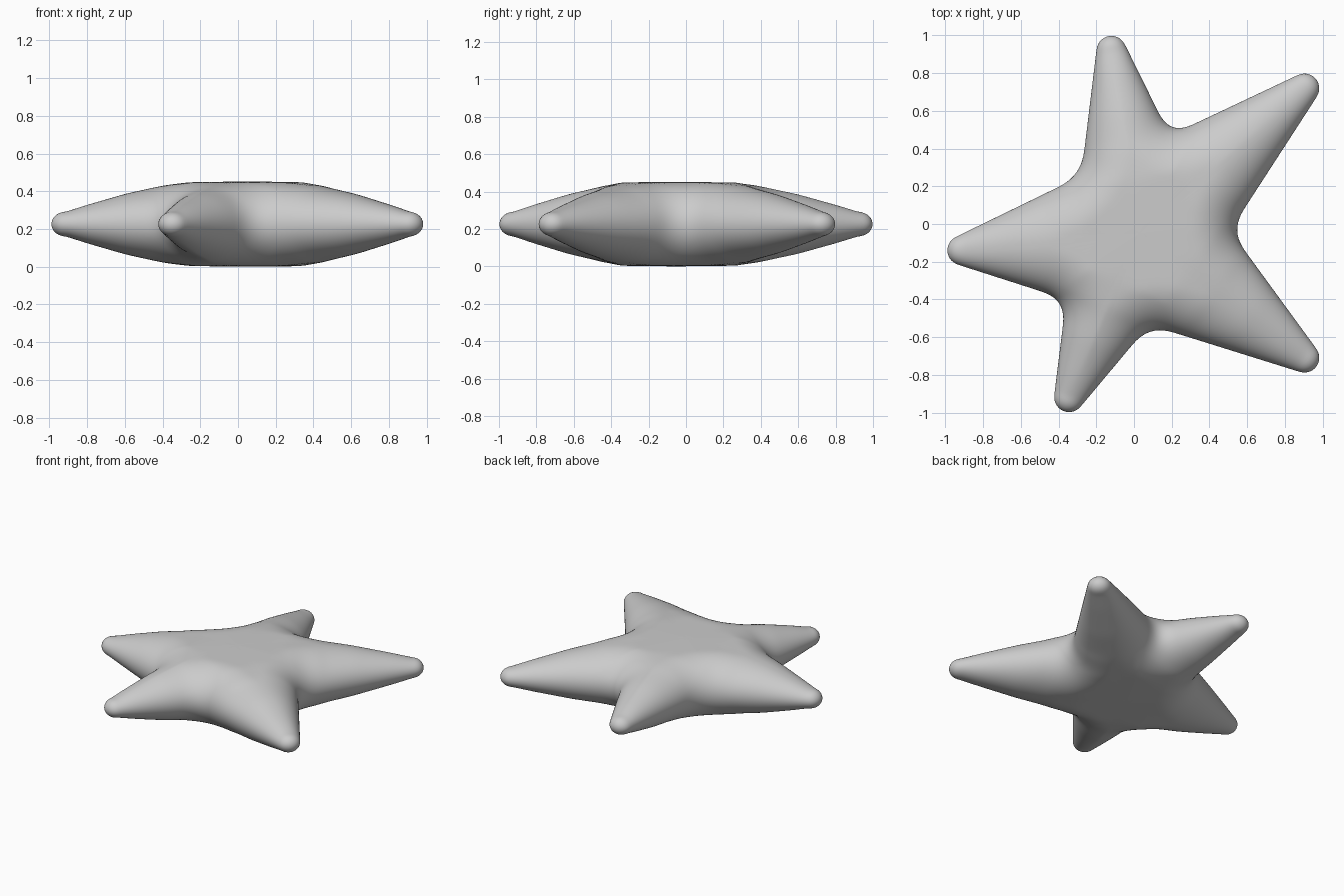
import bpy, bmesh, math
from mathutils import Vector
from mathutils.geometry import intersect_point_line

if "Cube" in bpy.data.objects:
    bpy.data.objects.remove(bpy.data.objects["Cube"])

# Arm tip centres and the valley that follows each, counter-clockwise
TIPS = [Vector(p) for p in ((0.905, 0.72), (-0.12, 0.92), (-0.912, -0.14), (-0.345, -0.92), (0.905, -0.71))]
VALLEYS = [Vector(p) for p in ((0.19, 0.47), (-0.28, 0.255), (-0.36, -0.40), (0.08, -0.535), (0.51, -0.035))]
TIP_R, FILLET, MID_Z = 0.079, 0.13, 0.226
CENTRE = sum(VALLEYS, Vector((0, 0))) / 5
THICKNESS = ((0, 0.226), (0.3, 0.222), (0.45, 0.205), (0.66, 0.162), (0.88, 0.102), (1, 0.066))
RINGS = 40


def tangent_angle(valley, tip, side):
    """Angle on the tip circle where the line from the valley touches it."""
    v = valley - tip
    return math.atan2(v.y, v.x) + side * math.acos(TIP_R / v.length)


def on_tip(tip, a):
    return tip + TIP_R * Vector((math.cos(a), math.sin(a)))


# Outline: rounded tips joined by straight edges and filleted valleys
outline = []
for i, tip in enumerate(TIPS):
    a0 = tangent_angle(VALLEYS[i - 1], tip, 1)
    a1 = tangent_angle(VALLEYS[i], tip, -1)
    span = (a1 - a0) % math.tau
    outline += [on_tip(tip, a0 + span * k / 14) for k in range(15)]
    nxt = TIPS[(i + 1) % 5]
    v = VALLEYS[i]
    b = on_tip(nxt, tangent_angle(v, nxt, 1))
    p0 = v + (outline[-1] - v).normalized() * FILLET
    p2 = v + (b - v).normalized() * FILLET
    for k in range(11):
        t = k / 10
        outline.append(p0 * (1 - t) ** 2 + v * 2 * t * (1 - t) + p2 * t * t)

edges = list(zip(outline, outline[1:] + outline[:1]))
segments = [(a, b - a, (b - a).length_squared) for a, b in edges]
rim = []
for a, b in edges:
    n = max(1, round((b - a).length / 0.025))
    rim += [a.lerp(b, k / n) for k in range(n)]


def edge_distance(p):
    best = 9.0
    for a, d, l2 in segments:
        q = p - a
        t = min(1, max(0, q.dot(d) / l2))
        best = min(best, (q - d * t).length_squared)
    return math.sqrt(best)


def half_height(p):
    """Round cross-section that thins along the nearest arm."""
    q = p - CENTRE
    t = max(q.dot(tip - CENTRE) / (tip - CENTRE).length_squared for tip in TIPS)
    t = min(1, max(0, t))
    for (t0, h0), (t1, h1) in zip(THICKNESS, THICKNESS[1:]):
        if t <= t1:
            h = h0 + (h1 - h0) * (t - t0) / (t1 - t0)
            break
    w = min(0.25, 0.075 + 0.35 * (1 - t))
    x = min(1, edge_distance(p) / w)
    return h * math.sqrt(1 - (1 - x) ** 2)


# Star body: concentric rings mirrored above and below the rim
bm = bmesh.new()
rim_verts = [bm.verts.new((p.x, p.y, MID_Z)) for p in rim]
scales = [math.sin(math.pi / 2 * k / RINGS) for k in range(RINGS - 1, 0, -1)]
layers = [[(CENTRE.lerp(p, s), half_height(CENTRE.lerp(p, s))) for p in rim] for s in scales]
for side in (1, -1):
    prev = rim_verts
    for layer in layers:
        ring = [bm.verts.new((p.x, p.y, MID_Z + side * h)) for p, h in layer]
        for j in range(len(ring)):
            bm.faces.new((prev[j - 1], prev[j], ring[j], ring[j - 1]))
        prev = ring
    pole = bm.verts.new((CENTRE.x, CENTRE.y, MID_Z + side * half_height(CENTRE)))
    for j in range(len(prev)):
        bm.faces.new((prev[j - 1], prev[j], pole))
bmesh.ops.recalc_face_normals(bm, faces=bm.faces)
mesh = bpy.data.meshes.new("star_body")
bm.to_mesh(mesh)
bm.free()
mesh.shade_smooth()
star = bpy.data.objects.new("star_body", mesh)
bpy.context.collection.objects.link(star)

# Soften the blends between arms
soften = star.modifiers.new("soften", 'SMOOTH')
soften.factor = 0.5
soften.iterations = 6

# Single grey finish
grey = bpy.data.materials.new("plain_grey")
grey.use_nodes = True
colour = (0.6, 0.6, 0.6, 1)
grey.diffuse_color = colour
grey.node_tree.nodes["Principled BSDF"].inputs["Base Color"].default_value = colour
mesh.materials.append(grey)
